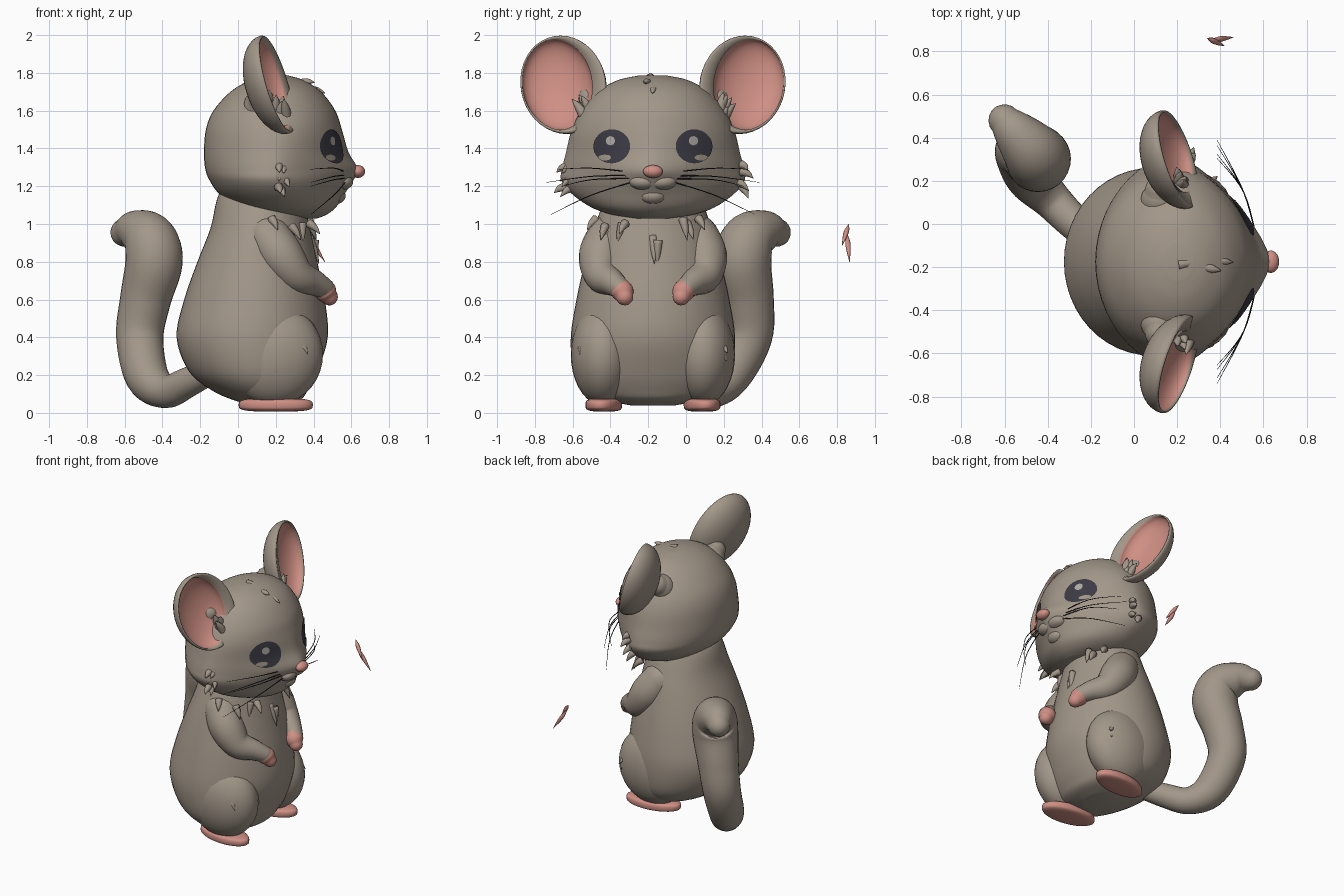
import bpy, bmesh, math, random
from mathutils import Vector
from mathutils.bvhtree import BVHTree

if "Cube" in bpy.data.objects:
    bpy.data.objects.remove(bpy.data.objects["Cube"])

random.seed(3)
Y0 = -0.175          # symmetry plane of the animal, which looks along +x


def material(name, col):
    m = bpy.data.materials.new(name)
    m.diffuse_color = (*col, 1)
    m.use_nodes = True
    m.node_tree.nodes["Principled BSDF"].inputs["Base Color"].default_value = m.diffuse_color
    return m


FUR = material("grey_brown_fur", (0.36, 0.307, 0.25))
PINK = material("pink_skin", (0.62, 0.275, 0.23))
EYE = material("dark_eye", (0.045, 0.043, 0.058))
SHINE = material("eye_shine", (0.42, 0.40, 0.38))
BLACK = material("whisker_black", (0.015, 0.015, 0.017))


def spline(rows, n):
    """Catmull-Rom interpolation of rows of numbers."""
    out = []
    for i in range(len(rows) - 1):
        a, b, c, d = (rows[max(i - 1, 0)], rows[i], rows[i + 1],
                      rows[min(i + 2, len(rows) - 1)])
        for k in range(n):
            t = k / n
            out.append([0.5 * (2 * q + (r - p) * t + (2 * p - 5 * q + 4 * r - s) * t * t
                               + (3 * q - p - 3 * r + s) * t ** 3)
                        for p, q, r, s in zip(a, b, c, d)])
    out.append(list(rows[-1]))
    return out


def loft(name, rings, mats, rule=None, caps=True):
    """Skin a list of rings; rule(ring index) gives the material index."""
    bm = bmesh.new()
    vr = [[bm.verts.new(p) for p in r] for r in rings]
    n = len(rings[0])
    for i in range(len(vr) - 1):
        for j in range(n):
            k = (j + 1) % n
            f = bm.faces.new((vr[i][j], vr[i][k], vr[i + 1][k], vr[i + 1][j]))
            f.material_index = rule(i) if rule else 0
    if caps:
        bm.faces.new(vr[0][::-1])
        f = bm.faces.new(vr[-1])
        f.material_index = rule(len(vr)) if rule else 0
    bmesh.ops.recalc_face_normals(bm, faces=bm.faces)
    for f in bm.faces:
        f.smooth = True
    me = bpy.data.meshes.new(name)
    bm.to_mesh(me)
    bm.free()
    for m in mats:
        me.materials.append(m)
    ob = bpy.data.objects.new(name, me)
    ob.location.y = Y0
    bpy.context.collection.objects.link(ob)
    return ob


def stack(name, rows, n=5, sides=48):
    """Rows: z, back x, widest x, front x, half width, front roundness."""
    rings = []
    for z, xb, xc, xf, ry, e in spline(rows, n):
        ring = []
        for j in range(sides):
            a = 2 * math.pi * j / sides
            c, s = math.cos(a), math.sin(a)
            p = 2 / e if c > 0 else 1
            x = xc + (xf - xc) * abs(c) ** p if c > 0 else xc + (xc - xb) * c
            ring.append((x, math.copysign(ry * abs(s) ** p, s), z))
        rings.append(ring)
    return loft(name, rings, [FUR])


def tube(name, rows, mat, n=6, sides=20, round_ends=True):
    """Rows: x, y, z, radius along a smooth path."""
    pts = spline(rows, n)
    P = [Vector(p[:3]) for p in pts]
    R = [max(p[3], 0.0005) for p in pts]
    T = [(P[min(i + 1, len(P) - 1)] - P[max(i - 1, 0)]).normalized() for i in range(len(P))]
    st = list(zip(P, R, T))
    if round_ends:
        ang = [math.radians(d) for d in (20, 40, 60, 75, 87)]
        st = ([(P[0] - T[0] * R[0] * math.sin(a), R[0] * math.cos(a), T[0]) for a in ang[::-1]]
              + st + [(P[-1] + T[-1] * R[-1] * math.sin(a), R[-1] * math.cos(a), T[-1]) for a in ang])
    u = T[0].orthogonal().normalized()
    rings = []
    for p, r, t in st:
        u = (u - t * u.dot(t)).normalized()
        w = t.cross(u)
        rings.append([p + r * (u * math.cos(2 * math.pi * j / sides) + w * math.sin(2 * math.pi * j / sides))
                      for j in range(sides)])
    return loft(name, rings, [mat])


def ball(name, c, r, mat, turn=0, box=1.0, sides=28):
    """Ellipsoid; box below 1 makes its profile squarer."""
    rings = []
    for i in range(1, 18):
        t = math.pi * i / 18
        w, h = math.sin(t) ** box, math.copysign(abs(math.cos(t)) ** box, math.cos(t))
        ring = []
        for j in range(sides):
            a = 2 * math.pi * j / sides
            x, y = r[0] * w * math.cos(a), r[1] * w * math.sin(a)
            ring.append((c[0] + x * math.cos(turn) - y * math.sin(turn),
                         c[1] + x * math.sin(turn) + y * math.cos(turn), c[2] - r[2] * h))
        rings.append(ring)
    return loft(name, rings, [mat])


def tuft(name, base, direction, length, count=3, spread=0.35, r=0.025):
    """A few pointed locks of fur."""
    for _ in range(count):
        d = Vector(direction).normalized() + Vector([random.uniform(-spread, spread) for _ in range(3)])
        b = Vector(base) + Vector([random.uniform(-0.03, 0.03) for _ in range(3)])
        m, e = b + d * length * 0.55, b + d * length - Vector((0, 0, 0.015))
        tube(name, [(*b, r), (*m, r * 0.7), (*e, 0.001)], FUR, 3, 8, False)


# Body and head
stack("body", [(0.04, 0.08, 0.15, 0.24, 0.12, 2), (0.07, -0.03, 0.14, 0.33, 0.26, 2),
               (0.12, -0.14, 0.12, 0.37, 0.36, 2), (0.22, -0.26, 0.1, 0.42, 0.42, 2),
               (0.40, -0.325, 0.08, 0.475, 0.435, 2), (0.60, -0.285, 0.09, 0.46, 0.405, 2),
               (0.80, -0.215, 0.1, 0.42, 0.36, 2), (0.98, -0.145, 0.12, 0.38, 0.31, 2),
               (1.16, -0.10, 0.15, 0.34, 0.24, 2), (1.25, 0.0, 0.15, 0.3, 0.15, 2)])
head = stack("head", [(1.03, 0.22, 0.3, 0.42, 0.10, 2), (1.05, 0.12, 0.26, 0.47, 0.22, 1.9),
                      (1.09, 0.0, 0.23, 0.52, 0.33, 1.75), (1.16, -0.10, 0.21, 0.565, 0.43, 1.5),
                      (1.23, -0.15, 0.2, 0.61, 0.485, 1.37), (1.29, -0.173, 0.2, 0.635, 0.482, 1.35),
                      (1.38, -0.18, 0.2, 0.585, 0.46, 1.55), (1.50, -0.17, 0.2, 0.55, 0.43, 1.8),
                      (1.60, -0.13, 0.2, 0.515, 0.38, 1.9), (1.70, -0.04, 0.2, 0.44, 0.295, 2),
                      (1.76, 0.06, 0.2, 0.35, 0.19, 2), (1.785, 0.14, 0.2, 0.27, 0.08, 2)])
head_tree = BVHTree.FromPolygons([v.co for v in head.data.vertices],
                                 [p.vertices for p in head.data.polygons])


def head_plate(name, y, z, ry, rz, mat, lift):
    """Thin disc laid on the face."""
    rings = []
    for k in range(9):
        ring = []
        for j in range(32):
            a, q = 2 * math.pi * j / 32, max(k / 8, 0.01)
            py, pz = y + ry * q * math.cos(a), z + rz * q * math.sin(a)
            hit = head_tree.ray_cast(Vector((2, py, pz)), Vector((-1, 0, 0)))
            ring.append(hit[0] + hit[1] * math.copysign(lift, hit[1].x))
        rings.append(ring)
    ob = loft(name, rings, [mat], caps=False)
    if sum(p.normal.x for p in ob.data.polygons) < 0:
        ob.data.flip_normals()


# Nose and chin
ball("nose", (0.635, 0, 1.278), (0.038, 0.052, 0.034), PINK)
ball("chin", (0.515, 0, 1.15), (0.055, 0.07, 0.045), FUR)

for s in (1, -1):
    ball("muzzle", (0.55, s * 0.05, 1.222), (0.06, 0.075, 0.042), FUR)
    # Eyes with highlights
    head_plate("eye", s * 0.215, 1.41, 0.096, 0.09, EYE, 0.006)
    head_plate("eye_highlight", s * 0.215 - 0.005, 1.44, 0.024, 0.024, SHINE, 0.01)
    head_plate("eye_glow", s * 0.25, 1.35, 0.034, 0.016, FUR, 0.009)

    # Cupped ears: outer shell, broad inner lip and pink bowl
    nrm = Vector((1, 0.27 * s, 0.27)).normalized()
    u = Vector((0, 0, 1)).cross(nrm).normalized()
    v = nrm.cross(u)
    c = Vector((0.195, 0.475 * s, 1.738))
    prof = [(math.cos(t), -0.15 * math.sin(t)) for t in [math.radians(88 - 8 * i) for i in range(12)]]
    prof += [(0.985, 0.012), (0.95, 0.012), (0.92, 0.0)]
    prof += [(0.92 * math.cos(t), -0.10 * math.sin(t)) for t in [math.radians(8 * i) for i in range(1, 12)]]
    rings = []
    for i, (r, d) in enumerate(prof):
        ring, inner = [], i >= 14
        for j in range(40):
            pv = 0.268 * r * math.sin(math.tau * j / 40)
            pu = (0.208 if inner else 0.235) * r * math.cos(math.tau * j / 40)
            pu += s * (0.12 * pv + (0.032 if inner else 0))
            ring.append(c + nrm * d + u * pu + v * pv)
        rings.append(ring)
    loft("ear", rings, [FUR, PINK], lambda i: 1 if i >= 14 else 0)
    tube("ear_base", [(0.12, s * 0.2, 1.55, 0.1), (0.12, s * 0.29, 1.63, 0.09), (0.12, s * 0.33, 1.66, 0.07)], FUR)
    tuft("ear_tuft", (0.23, s * 0.34, 1.56), (0.1, s * 0.4, 0.9), 0.12, 5, 0.25, 0.03)

    # Arms and paws
    tube("arm", [(0.16, s * 0.23, 0.93, 0.12), (0.23, s * 0.275, 0.83, 0.118), (0.31, s * 0.27, 0.73, 0.095),
                 (0.40, s * 0.215, 0.69, 0.07), (0.455, s * 0.175, 0.66, 0.056)], FUR)
    tube("paw", [(0.445, s * 0.18, 0.668, 0.055), (0.465, s * 0.16, 0.64, 0.059),
                 (0.483, s * 0.15, 0.615, 0.046)], PINK)

    # Haunches and feet
    ball("haunch", (0.19, s * 0.265, 0.31), (0.26, 0.17, 0.27), FUR)
    ball("foot", (0.2, s * 0.26, 0.042), (0.198, 0.095, 0.035), PINK, turn=s * 0.12, box=0.55)

    # Fur locks on cheeks, shoulders and knees
    for z in (1.2, 1.25, 1.31):
        tuft("cheek_tuft", (0.23, s * 0.445, z), (0.3, s * 0.8, -0.5), 0.06, 2)
    for x, y in ((0.2, 0.27), (0.28, 0.24), (0.35, 0.17)):
        tuft("shoulder_tuft", (x, s * y, 1.0), (0.4, s * 0.5, -0.8), 0.09, 2)
    tuft("knee_tuft", (0.34, s * 0.36, 0.34), (0.5, s * 0.4, -0.5), 0.07, 2)

    # Whiskers
    for z1, z2, y2 in ((1.27, 1.29, 0.5), (1.255, 1.22, 0.565), (1.24, 1.2, 0.48), (1.23, 1.05, 0.54)):
        tube("whisker", [(0.575, s * 0.08, z1, 0.003), (0.51, s * 0.32, (z1 + z2) / 2 + 0.015, 0.0028),
                         (0.385, s * y2, z2, 0.001)], BLACK, 6, 5, False)

# Crown and chest tufts
for x in (0.22, 0.3, 0.36):
    tuft("crown_tuft", (x, 0, 1.78 - (x - 0.2) * 0.4), (0.9, 0, 0.05), 0.1, 2, 0.2)
tuft("chest_tuft", (0.38, 0, 0.92), (0.3, 0, -1), 0.13, 4, 0.25)

# Tail, placed in world coordinates
tail = [(-0.15, -0.10, 0.22, 0.07), (-0.27, 0.0, 0.16, 0.08), (-0.38, 0.11, 0.115, 0.09),
        (-0.48, 0.22, 0.19, 0.115), (-0.52, 0.33, 0.40, 0.125), (-0.49, 0.33, 0.60, 0.135),
        (-0.445, 0.30, 0.80, 0.152), (-0.47, 0.335, 0.92, 0.142), (-0.545, 0.42, 0.965, 0.108),
        (-0.60, 0.48, 0.955, 0.075)]
tube("tail", [(x, y - Y0, z, r) for x, y, z, r in tail], FUR, 6, 28)

# Two loose pink slivers beside the animal
for a, b in (((0.34, 0.862, 1.0), (0.42, 0.826, 0.885)), ((0.36, 0.852, 0.95), (0.46, 0.866, 0.8))):
    a, b = Vector(a), Vector(b)
    off = Vector((0, -Y0, 0))
    tube("loose_sliver", [(*(a + (b - a) * t + off), r) for t, r in
                          ((0, 0.001), (0.3, 0.013), (0.6, 0.011), (1, 0.001))], PINK, 4, 8, False)
